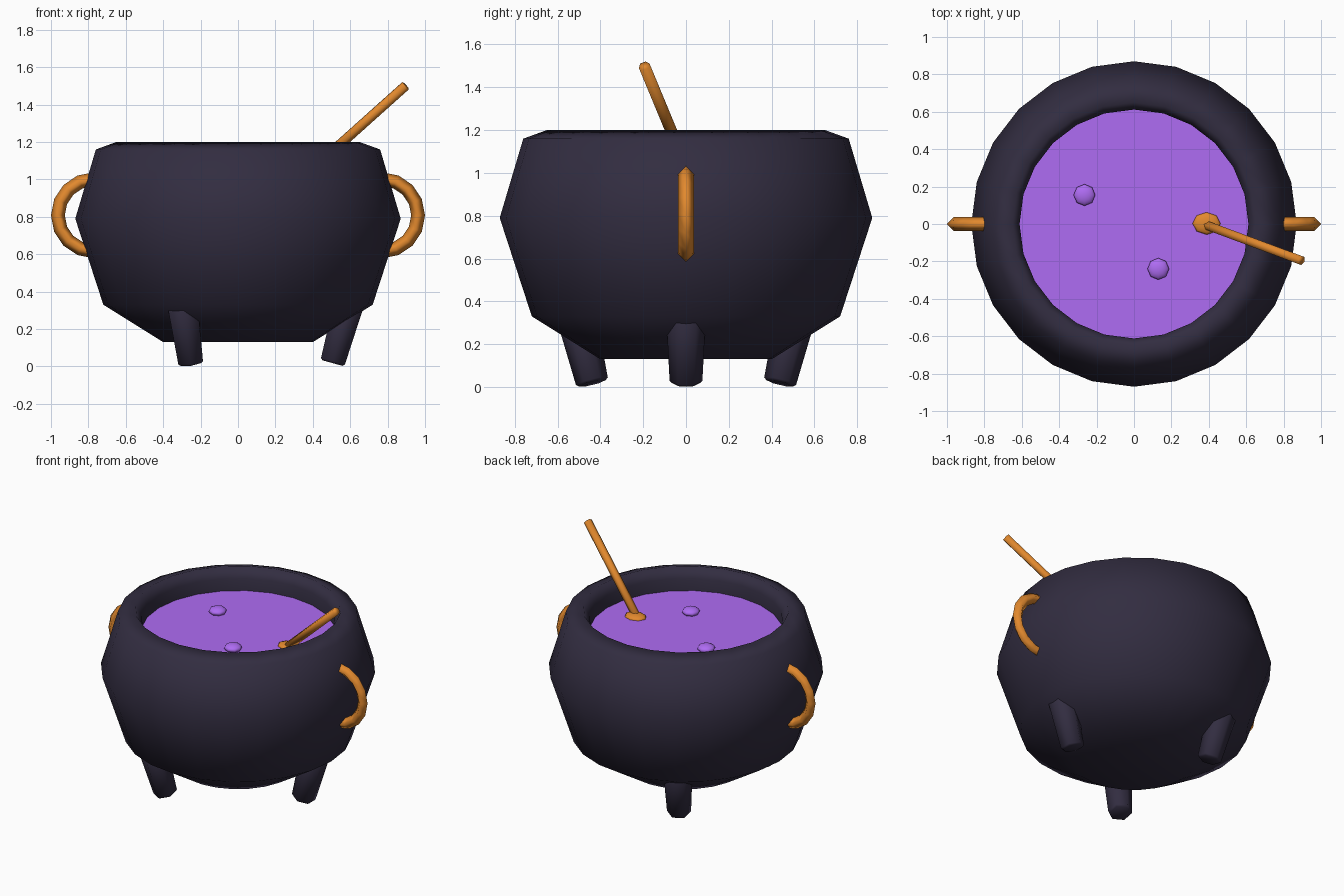
import bpy, bmesh
from math import radians, pi, cos, sin
from mathutils import Vector

if "Cube" in bpy.data.objects:
    bpy.data.objects.remove(bpy.data.objects["Cube"])


def material(name, rgb):
    m = bpy.data.materials.new(name)
    m.diffuse_color = (*rgb, 1)
    m.use_nodes = True
    m.node_tree.nodes["Principled BSDF"].inputs["Base Color"].default_value = m.diffuse_color
    return m


IRON = material("dark_iron", (0.032, 0.026, 0.052))
BREW = material("purple_brew", (0.43, 0.15, 0.90))
WOOD = material("orange_wood", (0.76, 0.25, 0.027))


def finish(name, mat, angle=180):
    ob = bpy.context.object
    ob.name = name
    ob.data.materials.append(mat)
    bpy.ops.object.shade_smooth_by_angle(angle=radians(angle))
    return ob


def lathe(name, profile, sides, mat, angle):
    bm = bmesh.new()
    vs = [bm.verts.new((r, 0, z)) for r, z in profile]
    es = [bm.edges.new(p) for p in zip(vs, vs[1:])]
    bmesh.ops.spin(bm, geom=vs + es, axis=(0, 0, 1), cent=(0, 0, 0),
                   angle=2 * pi, steps=sides)
    bmesh.ops.remove_doubles(bm, verts=bm.verts, dist=0.0005)
    bmesh.ops.recalc_face_normals(bm, faces=bm.faces)
    me = bpy.data.meshes.new(name)
    bm.to_mesh(me)
    bm.free()
    ob = bpy.data.objects.new(name, me)
    bpy.context.collection.objects.link(ob)
    bpy.ops.object.select_all(action='DESELECT')
    bpy.context.view_layer.objects.active = ob
    ob.select_set(True)
    return finish(name, mat, angle)


def rod(name, a, b, r1, r2, sides, mat):
    a, b = Vector(a), Vector(b)
    d = b - a
    bpy.ops.mesh.primitive_cone_add(
        vertices=sides, radius1=r1, radius2=r2, depth=d.length, location=(a + b) / 2,
        rotation=d.to_track_quat('Z', 'Y').to_euler())
    return finish(name, mat)


def blob(name, loc, size, sides, rings, mat):
    bpy.ops.mesh.primitive_uv_sphere_add(segments=sides, ring_count=rings, radius=1, location=loc)
    bpy.context.object.scale = size
    return finish(name, mat)


# Pot with rounded lip and inner wall
lathe("pot", [(0, 0.13), (0.40, 0.13), (0.72, 0.33), (0.87, 0.79), (0.76, 1.16),
              (0.65, 1.20), (0.612, 1.13), (0.612, 1.0)], 24, IRON, 180)

# Liquid surface and bubbles
lathe("liquid", [(0, 1.045), (0.612, 1.045), (0.612, 1.0), (0, 1.0)], 24, BREW, 40)
for i, (x, y) in enumerate([(-0.265, 0.155), (0.13, -0.24)]):
    blob(f"bubble_{i + 1}", (x, y, 1.06), (0.058, 0.058, 0.028), 8, 6, BREW)

# Three splayed hexagonal legs: built along +x, then turned about the pot axis
for i in range(3):
    leg = rod(f"leg_{i + 1}", (0.505, 0, 0.018), (0.60, 0, 0.36), 0.076, 0.094, 6, IRON)
    bevel = leg.modifiers.new("soft_foot", 'BEVEL')
    bevel.width, bevel.segments, bevel.angle_limit = 0.01, 1, radians(70)
    t = i * 2 * pi / 3
    x = leg.location.x
    leg.rotation_mode = 'XYZ'
    leg.rotation_euler = (0, math_tilt := 0.271, t)
    leg.rotation_euler.y = math_tilt
    leg.location = (x * cos(t), x * sin(t), leg.location.z)

# Side ring handles
for side, s in (("left", -1), ("right", 1)):
    bpy.ops.mesh.primitive_torus_add(
        major_segments=16, minor_segments=4, major_radius=0.193, minor_radius=0.037,
        location=(s * 0.77, 0, 0.808), rotation=(pi / 2, 0, 0))
    finish(side + "_handle", WOOD)

# Stirring spoon
rod("spoon_shaft", (0.37, 0, 1.03), (0.895, -0.195, 1.50), 0.027, 0.027, 6, WOOD)
blob("spoon_bowl", (0.388, 0.003, 1.045), (0.075, 0.06, 0.025), 8, 6, WOOD)
